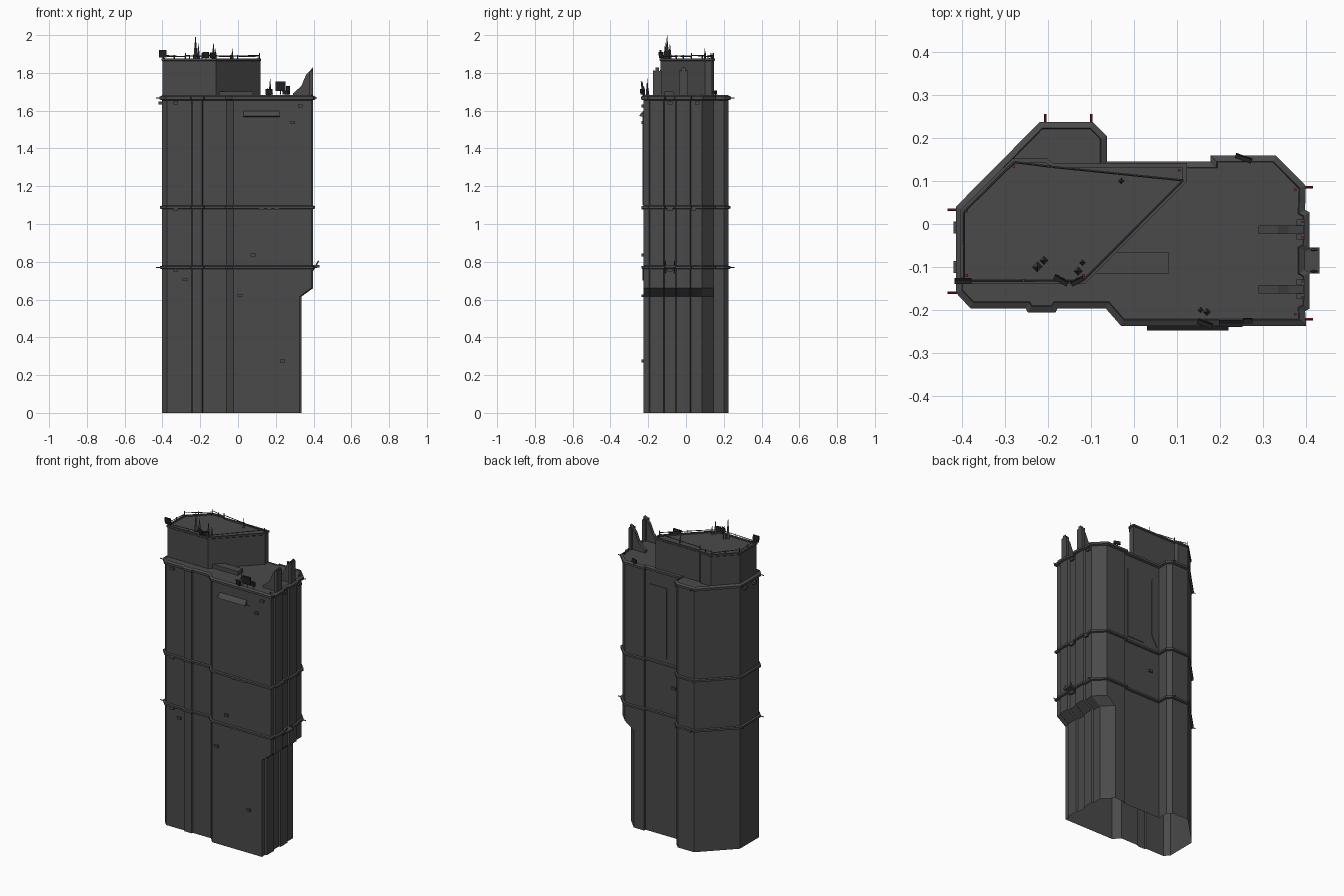
import bpy, bmesh, math
from mathutils import Vector


def material(name, c):
    m = bpy.data.materials.new(name)
    m.diffuse_color = (*c, 1)
    return m


GREY = material("concrete grey", (0.068, 0.068, 0.068))
DARK = material("dark metal", (0.016, 0.016, 0.016))
RED = material("beacon red", (0.30, 0.012, 0.02))


def finish(name, bm, mat):
    bmesh.ops.recalc_face_normals(bm, faces=bm.faces)
    me = bpy.data.meshes.new(name)
    bm.to_mesh(me)
    bm.free()
    me.materials.append(mat)
    ob = bpy.data.objects.new(name, me)
    bpy.context.collection.objects.link(ob)
    return ob


def offset(pts, d):
    """Grow a clockwise outline by distance d with mitred corners."""
    out = []
    for i, p in enumerate(pts):
        p = Vector(p)
        a = (p - Vector(pts[i - 1])).normalized()
        b = (Vector(pts[(i + 1) % len(pts)]) - p).normalized()
        na, nb = Vector((-a.y, a.x)), Vector((-b.y, b.x))
        out.append(tuple(p + (na + nb) * d / max(0.3, 1 + na.dot(nb))))
    return out


def loft(name, rings, mat=GREY, top=False, bottom=False):
    """Skin a stack of (outline, z) rings."""
    bm = bmesh.new()
    vs = [[bm.verts.new((x, y, z)) for x, y in pts] for pts, z in rings]
    n = len(vs[0])
    for lo, hi in zip(vs, vs[1:]):
        for i in range(n):
            j = (i + 1) % n
            bm.faces.new((lo[i], lo[j], hi[j], hi[i]))
    if top:
        bm.faces.new(vs[-1])
    if bottom:
        bm.faces.new(vs[0])
    return finish(name, bm, mat)


def box(name, c, s, mat=GREY, rot=(0, 0, 0)):
    bm = bmesh.new()
    bmesh.ops.create_cube(bm, size=1)
    bmesh.ops.scale(bm, vec=s, verts=bm.verts)
    ob = finish(name, bm, mat)
    ob.location, ob.rotation_euler = c, rot
    return ob


def bar(name, a, b, r, mat=GREY, r2=None, sides=4):
    """Tapered rod between two points."""
    a, b = Vector(a), Vector(b)
    bm = bmesh.new()
    bmesh.ops.create_cone(bm, cap_ends=True, segments=sides, radius1=r,
                          radius2=r if r2 is None else r2, depth=(b - a).length)
    ob = finish(name, bm, mat)
    ob.location = (a + b) / 2
    ob.rotation_euler = (b - a).to_track_quat('Z', 'Y').to_euler()
    return ob


def slab(name, prof, axis, lo, hi, mat=GREY):
    """Extrude a 2D (horizontal, z) profile along x or y."""
    bm = bmesh.new()
    def at(p, d):
        return (d, p[0], p[1]) if axis == 'x' else (p[0], d, p[1])
    f = bm.faces.new([bm.verts.new(at(p, lo)) for p in prof])
    ext = bmesh.ops.extrude_face_region(bm, geom=[f])
    d = (hi - lo, 0, 0) if axis == 'x' else (0, hi - lo, 0)
    bmesh.ops.translate(bm, vec=d, verts=[v for v in ext['geom'] if isinstance(v, bmesh.types.BMVert)])
    return finish(name, bm, mat)


# Tower outline (clockwise from above), with ribs on the right and front
ribs = []
for a, b in ((0.02, -0.05), (-0.12, -0.19)):
    ribs += [(0.386, a + 0.006), (0.397, a), (0.397, b), (0.386, b - 0.006)]
upper = [(-0.403, 0.035), (-0.215, 0.225), (-0.10, 0.225), (-0.075, 0.20), (-0.075, 0.134),
         (0.19, 0.134), (0.19, 0.148), (0.325, 0.148), (0.388, 0.084)] + ribs + [
         (0.388, -0.225), (-0.025, -0.225), (-0.06, -0.185), (-0.185, -0.185), (-0.19, -0.194),
         (-0.24, -0.194), (-0.245, -0.185), (-0.375, -0.185), (-0.403, -0.155)]
lower = [(x - 0.062 if x > 0.3 else x, y) for x, y in upper]

# Tower shell with narrower lower storeys, open underneath
loft("tower_body", [(lower, 0), (lower, 0.615), (upper, 0.66), (upper, 1.66)])
loft("main_roof", [(upper, 1.655), (offset(upper, 0.012), 1.66), (offset(upper, 0.012), 1.674),
                   (offset(upper, -0.002), 1.682), (offset(upper, -0.004), 1.676)], top=True)
for z in (0.770, 1.088):
    loft("floor_ledge", [(upper, z - 0.009), (offset(upper, 0.011), z - 0.006),
                         (offset(upper, 0.011), z + 0.006), (upper, z + 0.009)])

# Penthouse block with rim
pent = [(-0.40, 0.03), (-0.28, 0.148), (-0.205, 0.148), (-0.19, 0.137), (0.118, 0.137),
        (0.118, 0.10), (-0.117, -0.135), (-0.40, -0.135)]
loft("penthouse", [(pent, 1.67), (pent, 1.862), (offset(pent, 0.005), 1.866),
                   (offset(pent, 0.005), 1.876), (offset(pent, -0.005), 1.876),
                   (offset(pent, -0.005), 1.868)], top=True)
box("penthouse_base_step", (-0.03, -0.09, 1.69), (0.22, 0.05, 0.025))

# Penthouse railing
rail = [p for i, p in enumerate(offset(pent, -0.004)) if i not in (2, 4)]
for i, (x, y) in enumerate(rail):
    nx, ny = rail[(i + 1) % len(rail)]
    bar("rail_post", (x, y, 1.87), (x, y, 1.905), 0.003)
    bar("top_rail", (x, y, 1.893), (nx, ny, 1.885), 0.0025)
    bar("rail_post", ((x + nx) / 2, (y + ny) / 2, 1.87), ((x + nx) / 2, (y + ny) / 2, 1.895), 0.003)

# Roof fins on the right with red lights
fin = [(0.29, 1.675), (0.29, 1.69), (0.335, 1.73), (0.36, 1.79), (0.396, 1.828), (0.396, 1.675)]
for y in (-0.013, -0.152):
    slab("roof_fin", fin, 'y', y - 0.01, y + 0.01)
    box("fin_wing", (0.388, y, 1.74), (0.02, 0.046, 0.14))
    for s in (-1, 1):
        box("fin_light", (0.392, y + s * 0.018, 1.812), (0.005, 0.005, 0.008), RED)

# Spires
for x, y, z0, z1, r in ((-0.225, -0.10, 1.87, 2.0, 0.012), (-0.21, -0.085, 1.87, 1.955, 0.010),
                        (-0.13, -0.11, 1.87, 1.96, 0.010), (-0.12, -0.09, 1.87, 1.93, 0.007),
                        (-0.03, 0.10, 1.87, 1.93, 0.007), (0.17, -0.205, 1.675, 1.77, 0.009),
                        (0.155, -0.20, 1.675, 1.72, 0.007)):
    bar("spire", (x, y, z0), (x, y, z1), r, GREY, 0.0005)

# Billboards and tilted dark panels
for x, y, z, w, h, a in ((0.225, -0.232, 1.73, 0.055, 0.05, 0), (0.165, -0.232, 1.70, 0.036, 0.028, -0.35),
                         (0.265, -0.225, 1.715, 0.022, 0.028, 0), (-0.398, -0.133, 1.902, 0.04, 0.038, 0),
                         (-0.17, -0.131, 1.895, 0.036, 0.03, -0.5), (-0.132, -0.133, 1.893, 0.032, 0.028, 0.45),
                         (0.255, 0.153, 1.695, 0.04, 0.02, -0.35)):
    box("roof_panel", (x, y, z), (w, 0.01, h), DARK, (0.12, 0, a))
    bar("panel_stand", (x, y + 0.004, z - h / 2 - 0.02), (x, y + 0.004, z), 0.003)

# Red marker rods on the ledges
for z in (0.770, 1.667):
    for x, y, dx, dy in ((-0.41, 0.033, -1, 0), (-0.41, -0.16, -1, 0), (0.393, 0.086, 1, 0),
                         (0.393, -0.222, 1, 0), (-0.207, 0.232, 0, 1), (-0.10, 0.232, 0, 1)):
        bar("marker_rod", (x, y, z), (x + dx * 0.024, y + dy * 0.024, z), 0.003, RED)

# Red roof lights
for x, y, z in ((-0.28, 0.135, 1.872), (0.105, 0.125, 1.872), (-0.39, 0.03, 1.872), (-0.39, -0.12, 1.872),
                (-0.117, -0.12, 1.872), (0.375, 0.08, 1.682), (0.375, -0.21, 1.682)):
    box("roof_light", (x, y, z), (0.006, 0.006, 0.012), RED)

# Small wall units on the front and right
for x, z in ((-0.33, 1.64), (0.33, 1.625), (0.29, 1.538), (-0.33, 1.077), (0.125, 1.085), (0.165, 1.085),
             (0.205, 1.085), (-0.33, 0.755), (0.08, 0.835), (-0.28, 0.705), (0.01, 0.62), (0.235, 0.275)):
    y = -0.188 if x < -0.06 else -0.229
    box("wall_unit", (x, y, z), (0.025, 0.014, 0.015))
for y, z in ((-0.085, 1.64), (0.06, 1.64), (-0.085, 1.077), (0.04, 1.077), (-0.085, 0.755)):
    box("side_unit", (0.391, y, z), (0.014, 0.025, 0.015))
for y in (-0.008, -0.10):
    box("left_unit", (-0.41, y, 1.64), (0.02, 0.028, 0.015))

# Service platform on the right
box("service_platform", (0.41, -0.085, 0.777), (0.045, 0.06, 0.012))
for y in (-0.11, -0.06):
    bar("platform_strut", (0.427, y, 0.805), (0.388, y, 0.74), 0.003)

# Front panel, canopy and trapezoid skirt
box("front_panel", (0.125, -0.226, 1.335), (0.23, 0.006, 0.47))
slab("canopy", [(-0.224, 1.60), (-0.236, 1.59), (-0.248, 1.572), (-0.224, 1.566)], 'x', 0.03, 0.22)
slab("front_skirt", [(0, 0.765), (0.06, 0.70), (0.13, 0.70), (0.15, 0.715), (0.3, 0.715), (0.36, 0.765)],
     'y', -0.229, -0.224)

# Recessed back wall panels
box("back_panel", (0.10, 0.135, 1.345), (0.12, 0.006, 0.45))
slab("back_side_panel", [(-0.06, 1.12), (-0.02, 1.19), (-0.02, 1.56), (-0.06, 1.60)], 'y', 0.132, 0.138)
box("back_unit", (-0.01, 0.136, 0.95), (0.025, 0.014, 0.015))
